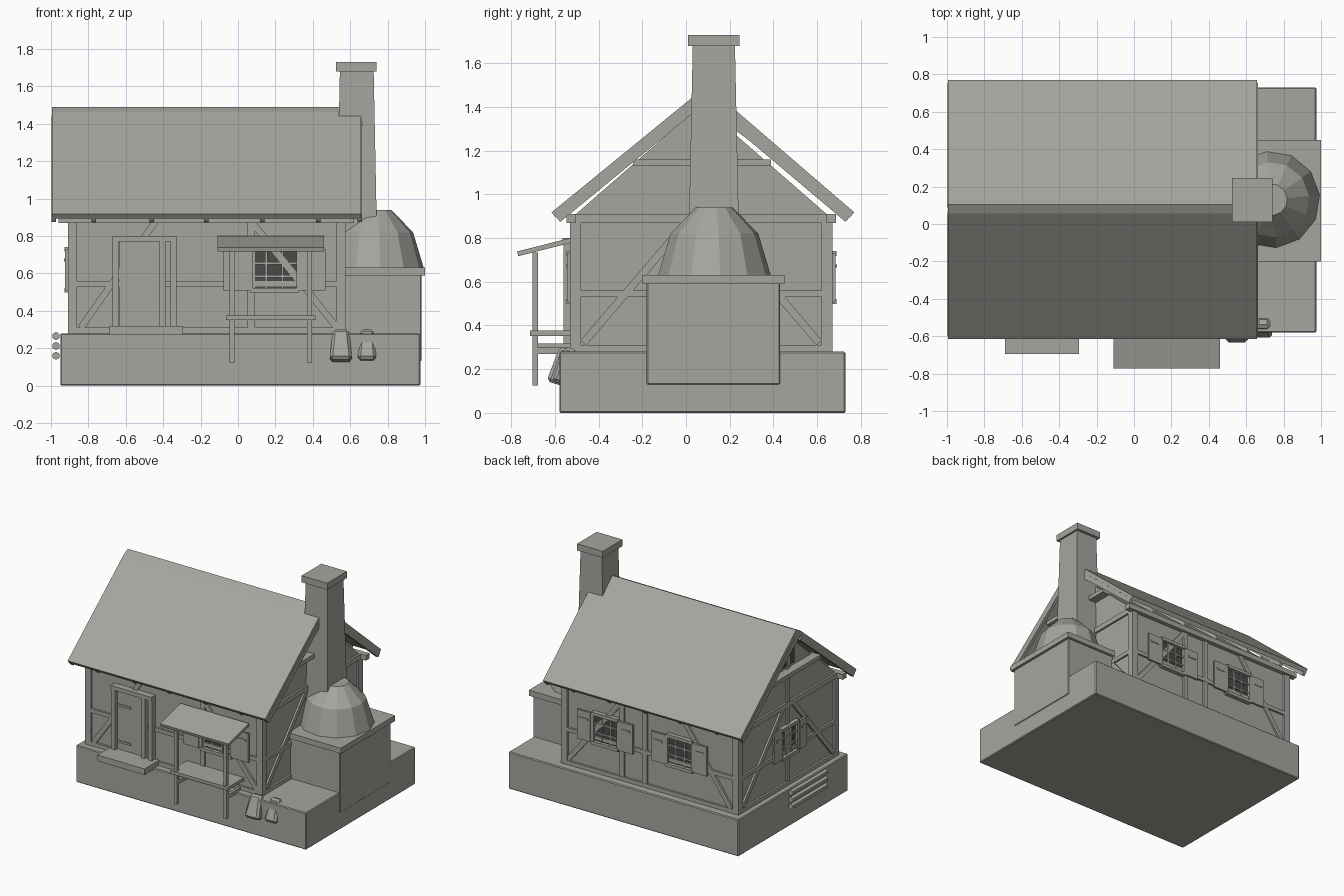
import bpy, bmesh, math
from mathutils import Vector, Matrix

old = bpy.data.objects.get("Cube")
if old:
    bpy.data.objects.remove(old, do_unlink=True)


def material(name, rgb):
    m = bpy.data.materials.new(name)
    m.use_nodes = True
    m.diffuse_color = (*rgb, 1)
    m.node_tree.nodes["Principled BSDF"].inputs["Base Color"].default_value = (*rgb, 1)
    return m


CLAY = material("warm_grey", (0.38, 0.375, 0.345))
DARK = material("dark_glass", (0.07, 0.07, 0.068))


def finish(name, bm, mat=CLAY, bevel=0):
    bmesh.ops.recalc_face_normals(bm, faces=bm.faces)
    mesh = bpy.data.meshes.new(name)
    bm.to_mesh(mesh)
    bm.free()
    mesh.materials.append(mat)
    ob = bpy.data.objects.new(name, mesh)
    bpy.context.collection.objects.link(ob)
    if bevel:
        mod = ob.modifiers.new("soft_edges", "BEVEL")
        mod.width = bevel
        mod.segments = 1
    return ob


def box(name, lo, hi, mat=CLAY, bevel=0, top=1):
    """Axis-aligned box; top scales its upper face."""
    lo, hi = Vector(lo), Vector(hi)
    bm = bmesh.new()
    bmesh.ops.create_cube(bm, size=1)
    for v in bm.verts:
        if v.co.z > 0:
            v.co.x *= top
            v.co.y *= top
        v.co = (lo + hi) / 2 + v.co * (hi - lo)
    return finish(name, bm, mat, bevel)


def extrude_x(name, profile, x0, x1):
    """Profile in (y, z) swept along x."""
    bm = bmesh.new()
    face = bm.faces.new([bm.verts.new((x0, y, z)) for y, z in profile])
    geo = bmesh.ops.extrude_face_region(bm, geom=[face])["geom"]
    bmesh.ops.translate(bm, vec=(x1 - x0, 0, 0),
                        verts=[g for g in geo if isinstance(g, bmesh.types.BMVert)])
    return finish(name, bm)


def beam(name, p, q, width, depth, normal):
    """Rectangular timber from p to q; depth runs along normal."""
    p, q, n = Vector(p), Vector(q), Vector(normal).normalized()
    along = q - p
    d = along.normalized()
    side = n.cross(d)
    bm = bmesh.new()
    bmesh.ops.create_cube(bm, size=1)
    rot = Matrix((d, side, n)).transposed()
    for v in bm.verts:
        v.co = (p + q) / 2 + rot @ Vector((v.co.x * along.length, v.co.y * width, v.co.z * depth))
    return finish(name, bm)


# Wall coordinates: u along the wall, z up, d outwards
WALLS = {
    "front": (lambda u, z, d: (u, -0.53 - d, z), (0, -1, 0)),
    "back": (lambda u, z, d: (u, 0.67 + d, z), (0, 1, 0)),
    "left": (lambda u, z, d: (0.575 + d, u, z), (1, 0, 0)),
    "right": (lambda u, z, d: (-0.91 - d, u, z), (-1, 0, 0)),
}


def plate(wall, part, u, z, d, mat=CLAY):
    at = WALLS[wall][0]
    a, b = at(u[0], z[0], d[0]), at(u[1], z[1], d[1])
    return box(f"{wall}_{part}", [min(s) for s in zip(a, b)], [max(s) for s in zip(a, b)], mat)


def brace(wall, part, a, b):
    at, n = WALLS[wall]
    return beam(f"{wall}_{part}", at(*a, -0.012), at(*b, -0.012), 0.035, 0.022, n)


def window(wall, u, half, shutter):
    z0, z1 = 0.51, 0.73
    plate(wall, "window_glass", (u - half, u + half), (z0, z1), (-0.016, -0.008), DARK)
    for s in (-1, 1):
        edge = u + s * half
        plate(wall, "window_jamb", (edge - 0.012, edge + 0.012), (z0, z1), (-0.015, 0.012))
        plate(wall, "window_bar", (u + s * half / 3 - 0.006, u + s * half / 3 + 0.006),
              (z0, z1), (-0.015, 0.002))
        a, b = sorted((edge + s * 0.012, edge + s * (0.012 + shutter)))
        plate(wall, "shutter", (a, b), (z0, z1), (0, 0.015))
        plate(wall, "shutter_hinge", (a + 0.02, b - 0.02), (0.665, 0.68), (0.015, 0.02))
    for z in (z0, z1):
        plate(wall, "window_rail", (u - half, u + half), (z - 0.012, z + 0.012), (-0.015, 0.018))
    for z in (0.585, 0.655):
        plate(wall, "window_crossbar", (u - half, u + half), (z - 0.006, z + 0.006), (-0.015, 0.002))


# Foundation and house body
box("foundation", (-0.95, -0.58, 0), (0.975, 0.73, 0.28), bevel=0.006)
extrude_x("house_walls", [(-0.515, 0.27), (0.655, 0.27), (0.655, 0.9), (0.07, 1.41), (-0.515, 0.9)],
          -0.895, 0.56)

# Timber framing on all four walls
for wall in WALLS:
    long = wall in ("front", "back")
    a, b = (-0.91, 0.575) if long else (-0.53, 0.67)
    mid = 0.07
    for u in (a, b - 0.05):
        plate(wall, "corner_post", (u, u + 0.05), (0.28, 0.9), (-0.04, 0))
    for z in ((0.28, 0.31), (0.53, 0.56), (0.87, 0.91)):
        plate(wall, "rail", (a, b), z, (-0.03, 0))
    if long:
        plate(wall, "stud", (0.05, 0.09), (0.28, 0.9), (-0.03, -0.002))
        brace(wall, "brace_a", (-0.84, 0.31), (-0.44, 0.88))
        brace(wall, "brace_b", (0.53, 0.31), (0.07, 0.88))
    else:
        brace(wall, "brace_a", (a + 0.06, 0.32), (mid - 0.06, 0.88))
        brace(wall, "brace_b", (b - 0.06, 0.32), (mid + 0.06, 0.88))
        plate(wall, "king_post", (mid - 0.02, mid + 0.02), (0.28, 1.38), (-0.03, -0.003))
        plate(wall, "collar_tie", (-0.24, 0.39), (1.13, 1.16), (-0.03, 0.05))
plate("back", "stud_far", (-0.14, -0.1), (0.28, 0.9), (-0.03, -0.002))
for y in (-0.525, 0.665):
    box("wall_plate", (-0.96, y - 0.022, 0.87), (0.62, y + 0.022, 0.91))

# Windows and loft opening
window("front", 0.195, 0.13, 0.13)
window("back", 0.2, 0.11, 0.11)
window("back", -0.42, 0.11, 0.11)
window("right", 0.07, 0.1, 0.08)
plate("right", "loft_opening", (-0.01, 0.15), (1.18, 1.32), (-0.016, -0.008), DARK)

# Roof slabs and rafters
extrude_x("roof_front", [(0.055, 1.465), (-0.615, 0.918), (-0.597, 0.894), (0.055, 1.425)], -0.995, 0.658)
extrude_x("roof_back", [(0.055, 1.465), (0.105, 1.49), (0.77, 0.918), (0.75, 0.894), (0.055, 1.425)],
          -0.995, 0.658)
for x in (-0.985, -0.77, -0.46, -0.17, 0.13, 0.43, 0.65):
    beam("front_rafter", (x, -0.587, 0.888), (x, 0.05, 1.41), 0.024, 0.036, (0, -0.63, 0.77))
    beam("back_rafter", (x, 0.742, 0.888), (x, 0.1, 1.43), 0.024, 0.036, (0, 0.645, 0.764))

# Door with frame, hinges and step
plate("front", "door", (-0.635, -0.42), (0.31, 0.77), (-0.015, 0.004))
for u in (-0.67, -0.42, -0.36):
    plate("front", "door_post", (u, u + 0.032), (0.31, 0.8), (-0.015, 0.03))
plate("front", "door_lintel", (-0.67, -0.328), (0.77, 0.8), (-0.015, 0.035))
for z in (0.38, 0.655):
    plate("front", "door_hinge", (-0.632, -0.52), (z - 0.008, z + 0.008), (0, 0.012))
box("door_step", (-0.69, -0.695, 0.272), (-0.295, -0.52, 0.318))

# Awning stall in front of the window
beam("awning", (0.175, -0.77, 0.728), (0.175, -0.525, 0.79), 0.57, 0.022, (0, -0.245, 0.97))
box("stall_counter", (-0.065, -0.715, 0.352), (0.415, -0.52, 0.376))
for x in (-0.032, 0.383):
    box("stall_post", (x - 0.013, -0.703, 0.125), (x + 0.013, -0.677, 0.735))
    box("stall_brace", (x - 0.01, -0.69, 0.27), (x + 0.01, -0.52, 0.3))

# Oven: block, ledge and faceted dome
box("oven_block", (0.56, -0.18, 0.13), (0.98, 0.43, 0.6), bevel=0.005)
box("oven_ledge", (0.56, -0.2, 0.59), (1.0, 0.45, 0.632))
bm = bmesh.new()
rings = []
for r, z in ((0.262, 0.62), (0.202, 0.82), (0.085, 0.94)):
    rings.append([bm.verts.new((0.735 + r * math.cos(i * math.tau / 12 + 0.1),
                                0.13 + r * math.sin(i * math.tau / 12 + 0.1), z)) for i in range(12)])
for low, high in zip(rings, rings[1:]):
    for i in range(12):
        j = (i + 1) % 12
        bm.faces.new((low[i], low[j], high[j], high[i]))
bm.faces.new(rings[0])
bm.faces.new(rings[-1])
finish("oven_dome", bm)

# Chimney
box("chimney_stack", (0.525, 0.01, 0.7), (0.745, 0.245, 1.69), top=0.82)
box("chimney_cap", (0.525, 0.01, 1.68), (0.74, 0.245, 1.73))

# Firewood stacked against the foundation
for z in (0.16, 0.212, 0.265):
    bm = bmesh.new()
    bmesh.ops.create_cone(bm, cap_ends=True, segments=6, radius1=0.022, radius2=0.022, depth=0.42)
    bmesh.ops.transform(bm, verts=bm.verts, matrix=Matrix.Translation((-0.973, -0.07, z))
                        @ Matrix.Rotation(math.pi / 2, 4, "X"))
    finish("firewood_log", bm)

# Sacks leaning on the foundation
for x, y, w in ((0.55, -0.575, 0.12), (0.69, -0.55, 0.1)):
    sack = box("sack", (-w / 2, -0.04, -0.085), (w / 2, 0.04, 0.085), bevel=0.015, top=0.72)
    sack.location = (x, y, 0.215)
    sack.rotation_euler.x = -0.3
